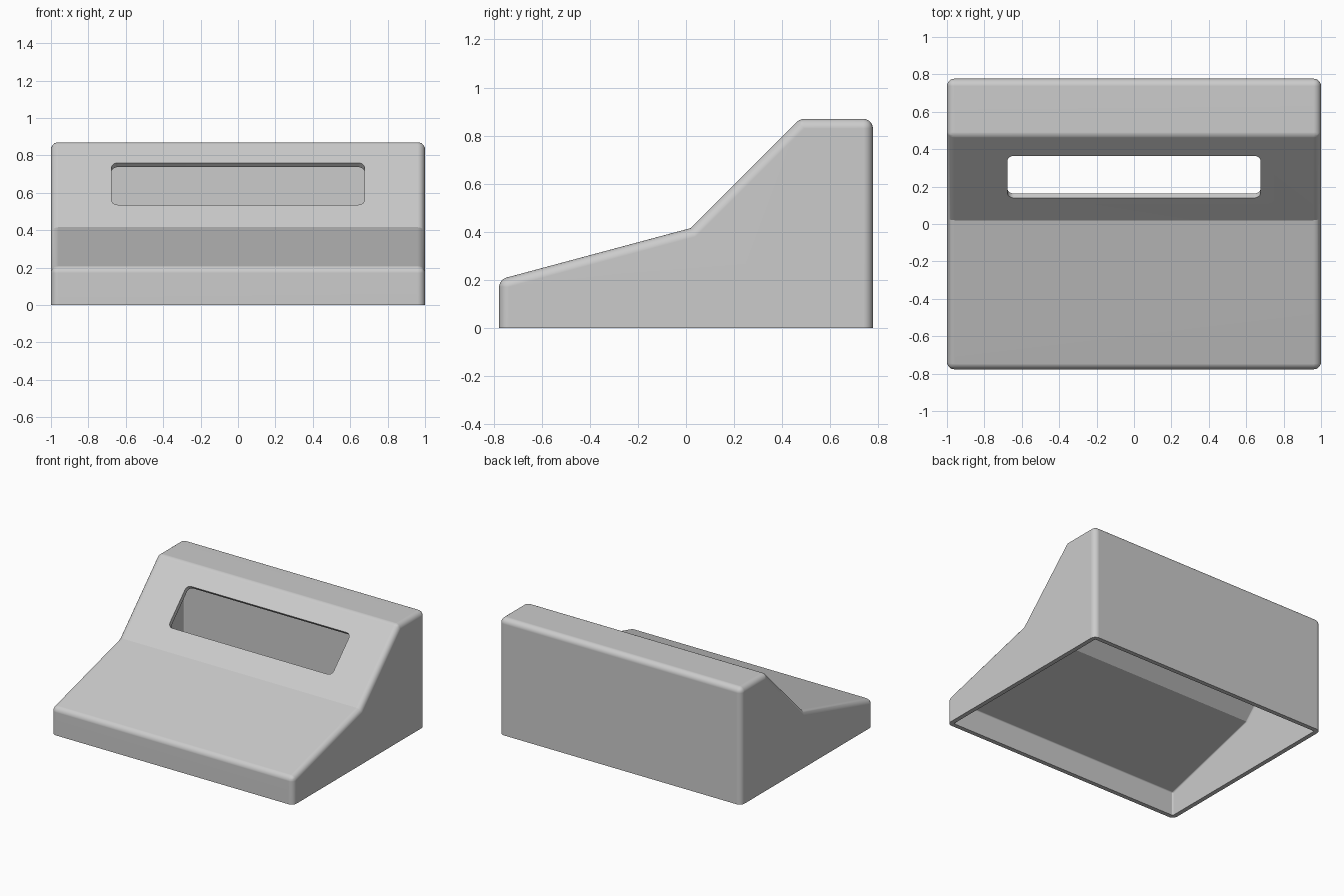
import bpy, bmesh, math
from mathutils import Vector, Matrix

if "Cube" in bpy.data.objects:
    bpy.data.objects.remove(bpy.data.objects["Cube"], do_unlink=True)

WALL = 0.033
HALF_WIDTH = 1.0

grey = bpy.data.materials.new("light grey plastic")
grey.use_nodes = True
colour = (0.6, 0.6, 0.6, 1)
grey.diffuse_color = colour
grey.node_tree.nodes["Principled BSDF"].inputs["Base Color"].default_value = colour


def inset(profile, t):
    """Move every side of a clockwise profile inward by t."""
    result = []
    for i, p in enumerate(profile):
        a = (p - profile[i - 1]).normalized()
        b = (profile[(i + 1) % len(profile)] - p).normalized()
        n1, n2 = Vector((a.y, -a.x)), Vector((b.y, -b.x))
        result.append(p + t * (n1 + n2) / (1 + n1.dot(n2)))
    return result


def rounded_prism(name, profile, half, radius, keep_sharp):
    """Extrude a side profile along x and fillet its edges to a constant radius."""
    bm = bmesh.new()
    rings = [[bm.verts.new((x, p.x, p.y)) for p in profile] for x in (-half, half)]
    for ring in rings:
        bm.faces.new(ring)
    for i in range(len(profile)):
        bm.faces.new((rings[0][i - 1], rings[0][i], rings[1][i], rings[1][i - 1]))
    bmesh.ops.recalc_face_normals(bm, faces=bm.faces)
    weight = bm.edges.layers.float.new("bevel_weight_edge")
    for e in bm.edges:
        if not keep_sharp(e):
            e[weight] = math.tan(e.calc_face_angle() / 2)
    mesh = bpy.data.meshes.new(name)
    bm.to_mesh(mesh)
    bm.free()
    mesh.materials.append(grey)
    obj = bpy.data.objects.new(name, mesh)
    bpy.context.collection.objects.link(obj)
    bevel = obj.modifiers.new("fillet", 'BEVEL')
    bevel.limit_method = 'WEIGHT'
    bevel.width = radius
    bevel.segments = 6
    return obj


def bottom_or_crease(e):
    a, b = e.verts
    flat_bottom = abs(a.co.z - b.co.z) < 1e-5 and a.co.z < 0.01
    return flat_bottom or not e.is_convex


# Outer body: shallow front slope, steep panel, flat top
profile = [Vector(p) for p in ((-0.777, 0), (-0.777, 0.202), (0.02, 0.416),
                               (0.474, 0.87), (0.777, 0.87), (0.777, 0))]
body = rounded_prism("console_shell", profile, HALF_WIDTH, 0.04, bottom_or_crease)

# Hollow interior, open at the bottom
inner = inset(profile, WALL)
inner[0].y = inner[-1].y = -0.1
cavity = rounded_prism("cavity_cutter", inner, HALF_WIDTH - WALL, 0.01, bottom_or_crease)

# Window through the steep panel, cut square to its surface
half_height, depth = 0.159, 0.1
slot = [Vector(p) for p in ((-depth, -half_height), (-depth, half_height),
                            (depth, half_height), (depth, -half_height))]
window = rounded_prism("window_cutter", slot, 0.676, 0.035,
                       lambda e: abs(e.verts[0].co.y - e.verts[1].co.y) < 1e-5)
window.matrix_world = Matrix.Translation((0, 0.252, 0.648)) @ Matrix.Rotation(-math.pi / 4, 4, 'X')

for cutter in (cavity, window):
    cut = body.modifiers.new(cutter.name, 'BOOLEAN')
    cut.object = cutter
    cut.operation = 'DIFFERENCE'
    cut.solver = 'EXACT'
    cutter.hide_render = True

# Apply the cuts, then smooth the fillets only
bpy.context.view_layer.update()
graph = bpy.context.evaluated_depsgraph_get()
body_mesh = bpy.data.meshes.new_from_object(body.evaluated_get(graph))
body.modifiers.clear()
body.data = body_mesh
for cutter in (cavity, window):
    bpy.data.objects.remove(cutter, do_unlink=True)
bpy.ops.object.select_all(action='DESELECT')
body.select_set(True)
bpy.context.view_layer.objects.active = body
bpy.ops.object.shade_smooth_by_angle(angle=math.radians(20))
weighted = body.modifiers.new("flat panels", 'WEIGHTED_NORMAL')
weighted.keep_sharp = True
